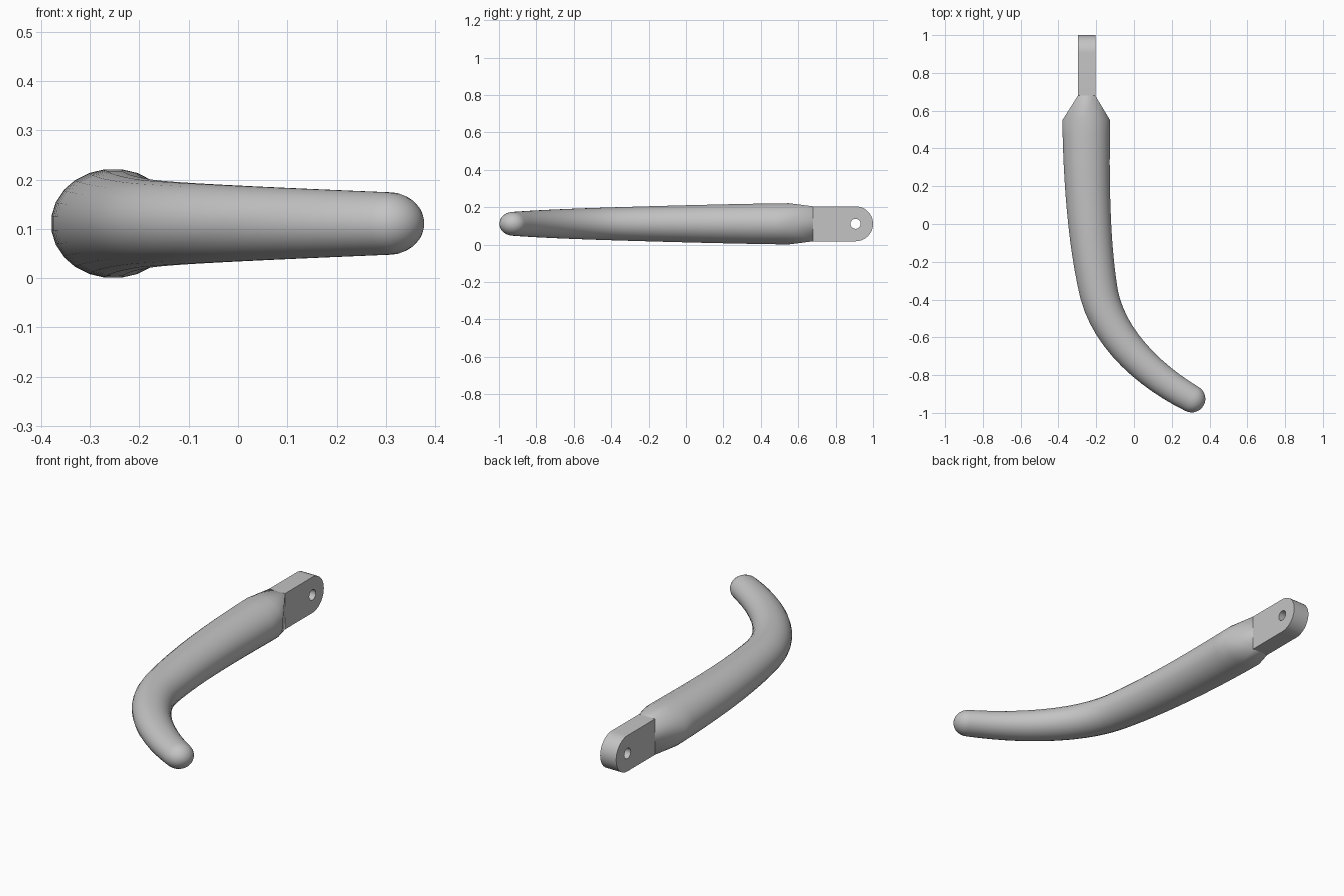
import bpy, bmesh, math
from mathutils import Vector, Matrix
from mathutils.geometry import interpolate_bezier

if "Cube" in bpy.data.objects:
    bpy.data.objects.remove(bpy.data.objects["Cube"])

SIDES = 24
MID_Z = 0.111

grey = bpy.data.materials.new("plain grey")
grey.use_nodes = True
colour = (0.55, 0.55, 0.55, 1)
grey.diffuse_color = colour
grey.node_tree.nodes["Principled BSDF"].inputs["Base Color"].default_value = colour


def finish(obj, angle):
    obj.data.materials.clear()
    obj.data.materials.append(grey)
    bpy.ops.object.select_all(action="DESELECT")
    obj.select_set(True)
    bpy.context.view_layer.objects.active = obj
    bpy.ops.object.shade_smooth_by_angle(angle=math.radians(angle))


# Centre line of the handle: straight at the back, hooked towards +x at the front
def span(*points):
    return interpolate_bezier(*[Vector((x, y, MID_Z)) for x, y in points], 13)


path = span((-0.253, 0.55), (-0.253, 0.24), (-0.24, -0.10), (-0.185, -0.37))
path += span((-0.185, -0.37), (-0.13, -0.61), (0.085, -0.805), (0.305, -0.925))[1:]
lengths = [0.0]
for a, b in zip(path, path[1:]):
    lengths.append(lengths[-1] + (b - a).length)

# Tapered oval grip
bm = bmesh.new()


def ring(centre, direction, width, height):
    side = direction.cross(Vector((0, 0, 1))).normalized()
    verts = []
    for i in range(SIDES):
        a = (i + 0.5) * math.tau / SIDES
        offset = side * width * math.cos(a)
        offset.z = height * math.sin(a)
        verts.append(bm.verts.new(centre + offset))
    return verts


rings = []
for i, p in enumerate(path):
    direction = (path[min(i + 1, len(path) - 1)] - path[max(i - 1, 0)]).normalized()
    size = 1 - 0.425 * (lengths[i] / lengths[-1]) ** 1.3
    rings.append(ring(p, direction, 0.127 * size, 0.111 * size))

# Rounded tip
for step in range(1, 7):
    a = step * math.pi / 14
    rings.append(ring(path[-1] + direction * 0.073 * math.sin(a), direction,
                      0.073 * math.cos(a), 0.0638 * math.cos(a)))
tip = bm.verts.new(path[-1] + direction * 0.073)

for lower, upper in zip(rings, rings[1:]):
    for i in range(SIDES):
        j = (i + 1) % SIDES
        bm.faces.new((lower[i], lower[j], upper[j], upper[i]))
for i in range(SIDES):
    bm.faces.new((rings[-1][i], rings[-1][(i + 1) % SIDES], tip))

# Faceted shoulder: each quarter of the oval fans into one corner of the tang
corners = {}
for v in rings[0]:
    key = (v.co.x > path[0].x, v.co.z > MID_Z)
    if key not in corners:
        corners[key] = bm.verts.new((-0.251 + (0.046 if key[0] else -0.046), 0.68,
                                     MID_Z + (0.0935 if key[1] else -0.0935)))
for i in range(SIDES):
    a, b = rings[0][i], rings[0][(i + 1) % SIDES]
    ca, cb = [corners[(v.co.x > path[0].x, v.co.z > MID_Z)] for v in (a, b)]
    bm.faces.new((a, b, cb) if ca == cb else (a, b, cb, ca))
bmesh.ops.recalc_face_normals(bm, faces=bm.faces)
mesh = bpy.data.meshes.new("grip")
bm.to_mesh(mesh)
bm.free()
grip = bpy.data.objects.new("grip", mesh)
bpy.context.collection.objects.link(grip)
finish(grip, 25)

# Flat tang with rounded end and pivot hole, drawn in the y-z plane
def arc(radius, start, sweep, count):
    return [(0.9065 + radius * math.cos(start + sweep * i / count),
             radius * math.sin(start + sweep * i / count)) for i in range(count + 1)]


outline = [(0.68, -0.0935)] + arc(0.0935, -math.pi / 2, math.pi, 20) + [(0.68, 0.0935)]
hole = arc(0.027, 0, math.tau, 20)[:-1]
curve = bpy.data.curves.new("tang", "CURVE")
curve.dimensions = "2D"
curve.fill_mode = "BOTH"
curve.extrude = 0.046
for points in (outline, hole):
    spline = curve.splines.new("POLY")
    spline.points.add(len(points) - 1)
    for point, (u, v) in zip(spline.points, points):
        point.co = (u, v, 0, 1)
    spline.use_cyclic_u = True
tang = bpy.data.objects.new("tang", curve)
bpy.context.collection.objects.link(tang)
axes = Matrix(((0, 0, 1), (1, 0, 0), (0, 1, 0))).to_4x4()
tang.matrix_world = Matrix.Translation((-0.251, 0, MID_Z)) @ axes
bpy.ops.object.select_all(action="DESELECT")
tang.select_set(True)
bpy.context.view_layer.objects.active = tang
bpy.ops.object.convert(target="MESH")
tang = bpy.context.view_layer.objects.active
bm = bmesh.new()
bm.from_mesh(tang.data)
bmesh.ops.remove_doubles(bm, verts=bm.verts, dist=0.0005)
bmesh.ops.recalc_face_normals(bm, faces=bm.faces)
bm.to_mesh(tang.data)
bm.free()
finish(tang, 30)
